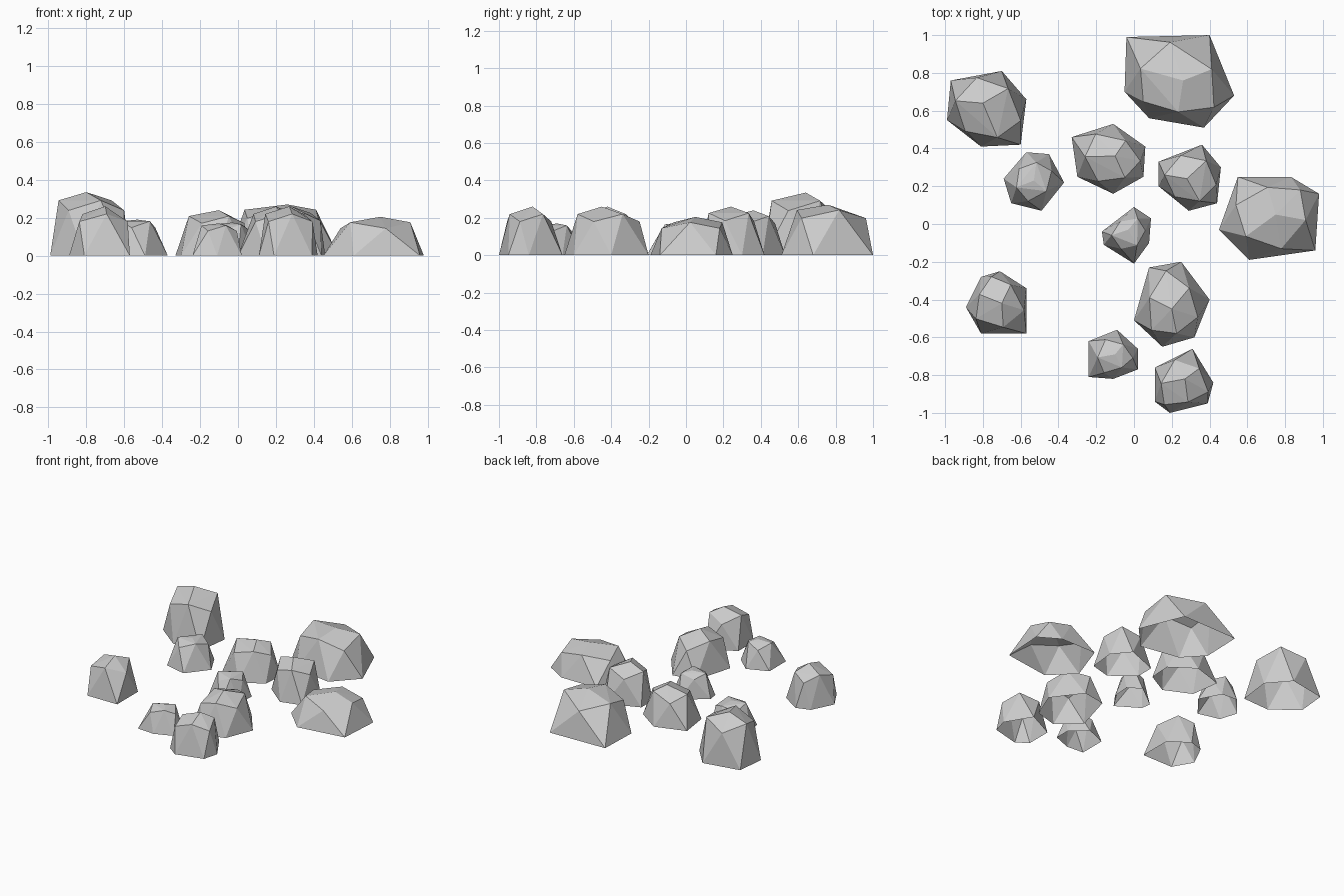
import bpy, bmesh
from mathutils import Vector


def rock(name, peak, shoulder, inset, outline):
    """Faceted boulder: ground outline, a staggered shoulder ring and a peak, open underneath."""
    bm = bmesh.new()
    top = Vector(peak)
    base = [Vector((x, y, 0)) for x, y in outline]
    for p in base:
        bm.verts.new(p)
    # Shoulder points sit between the ground corners, alternately low/wide and high/narrow
    for i, p in enumerate(base):
        mid = (p + base[(i + 1) % len(base)]) / 2
        step = 1 if i % 2 else -1
        q = mid.lerp(top, inset + 0.06 * step)
        q.z = min(shoulder * (1 + 0.1 * step), top.z - 0.005)
        bm.verts.new(q)
    bm.verts.new(top)
    bmesh.ops.convex_hull(bm, input=bm.verts[:])
    # Leave the underside open
    under = [f for f in bm.faces if all(v.co.z < 1e-5 for v in f.verts)]
    bmesh.ops.delete(bm, geom=under, context='FACES')
    bmesh.ops.recalc_face_normals(bm, faces=bm.faces[:])
    if sum(f.normal.z for f in bm.faces) < 0:
        bmesh.ops.reverse_faces(bm, faces=bm.faces[:])
    me = bpy.data.meshes.new(name)
    bm.to_mesh(me)
    bm.free()
    bpy.context.collection.objects.link(bpy.data.objects.new(name, me))


# Large boulders
rock("rock_back_right", (0.26, 0.76, 0.27), 0.22, 0.20,
     [(-0.04, 0.99), (0.40, 1.0), (0.53, 0.68), (0.37, 0.51), (0.08, 0.56), (-0.05, 0.70)])
rock("rock_back_left", (-0.80, 0.64, 0.335), 0.265, 0.13,
     [(-0.97, 0.76), (-0.70, 0.81), (-0.57, 0.66), (-0.60, 0.42), (-0.81, 0.41), (-0.99, 0.55)])
rock("rock_right", (0.75, 0.05, 0.205), 0.16, 0.22,
     [(0.45, -0.03), (0.55, 0.25), (0.83, 0.25), (0.98, 0.16), (0.96, -0.14), (0.61, -0.19)])

# Medium boulders
rock("rock_middle_back", (-0.10, 0.36, 0.24), 0.19, 0.20,
     [(-0.33, 0.46), (-0.11, 0.53), (0.06, 0.41), (0.05, 0.25), (-0.11, 0.16), (-0.30, 0.25)])
rock("rock_middle_right", (0.28, 0.24, 0.26), 0.205, 0.15,
     [(0.13, 0.33), (0.36, 0.42), (0.46, 0.30), (0.44, 0.11), (0.29, 0.07), (0.13, 0.20)])
rock("rock_front_middle", (0.20, -0.45, 0.26), 0.20, 0.20,
     [(0.08, -0.23), (0.25, -0.20), (0.40, -0.40), (0.32, -0.60), (0.15, -0.65), (0.0, -0.51)])
rock("rock_front_left", (-0.70, -0.42, 0.26), 0.20, 0.15,
     [(-0.81, -0.28), (-0.71, -0.25), (-0.57, -0.34), (-0.57, -0.58), (-0.81, -0.58), (-0.89, -0.44)])
rock("rock_front_right", (0.27, -0.82, 0.26), 0.20, 0.15,
     [(0.11, -0.76), (0.31, -0.66), (0.42, -0.84), (0.39, -0.95), (0.19, -1.0), (0.11, -0.94)])

# Small stones
rock("stone_left", (-0.53, 0.23, 0.19), 0.165, 0.28,
     [(-0.69, 0.24), (-0.57, 0.38), (-0.45, 0.37), (-0.37, 0.22), (-0.49, 0.07), (-0.65, 0.11)])
rock("stone_centre", (-0.03, -0.03, 0.175), 0.15, 0.28,
     [(-0.17, -0.04), (0.0, 0.09), (0.09, 0.03), (0.08, -0.10), (0.0, -0.21), (-0.16, -0.11)])
rock("stone_front", (-0.10, -0.69, 0.17), 0.145, 0.28,
     [(-0.24, -0.62), (-0.09, -0.56), (0.02, -0.66), (0.02, -0.77), (-0.11, -0.82), (-0.24, -0.81)])
